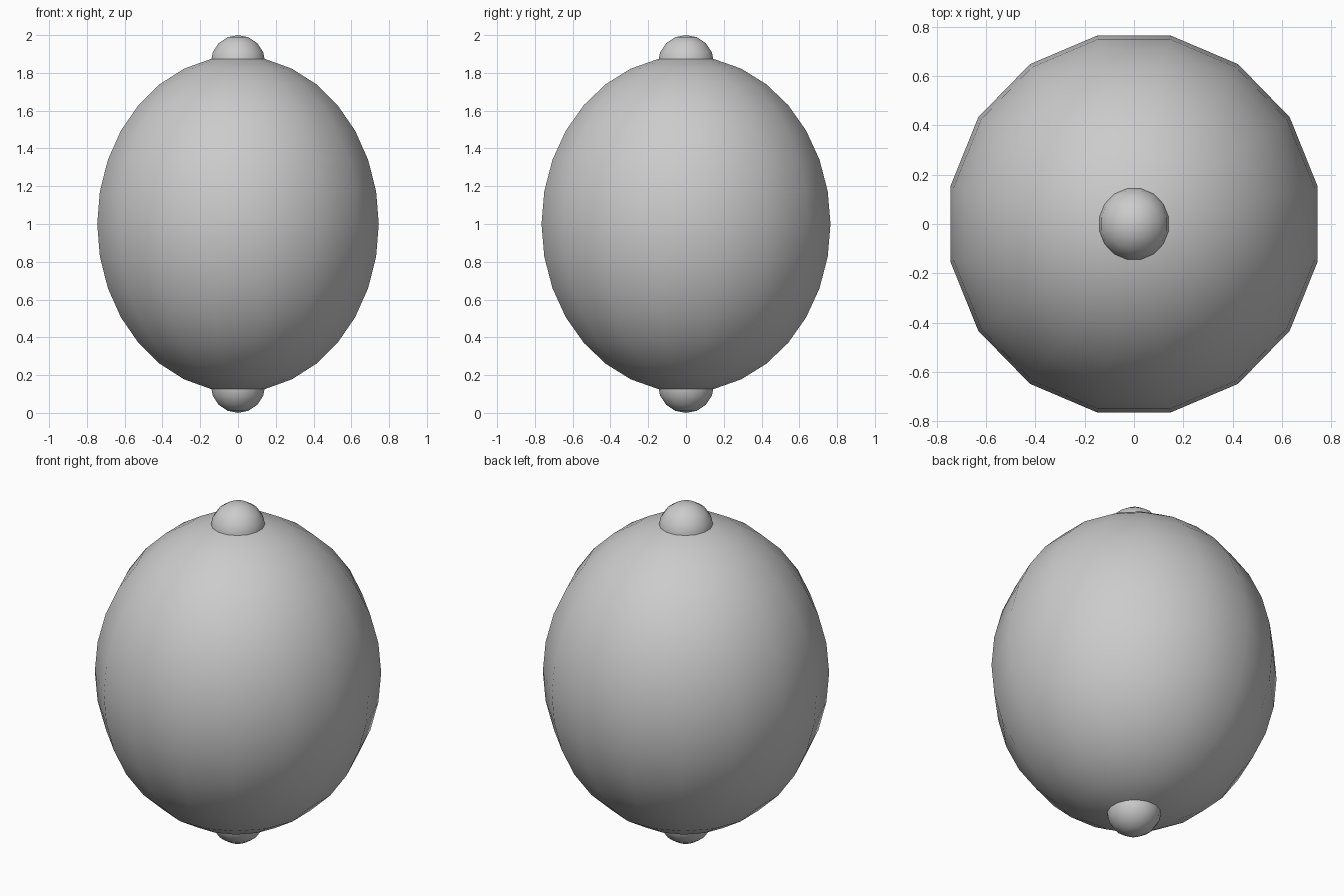
import bpy, bmesh, math
from mathutils import Matrix

if "Cube" in bpy.data.objects:
    bpy.data.objects.remove(bpy.data.objects["Cube"])


def ellipsoid(name, z, rx, ry, rz, rings):
    # 16-sided smooth sphere, turned half a step so flats face the axes
    bm = bmesh.new()
    m = (Matrix.Translation((0, 0, z)) @ Matrix.Diagonal((rx, ry, rz, 1))
         @ Matrix.Rotation(math.pi / 16, 4, 'Z'))
    bmesh.ops.create_uvsphere(bm, u_segments=16, v_segments=rings, radius=1, matrix=m)
    for f in bm.faces:
        f.smooth = True
    mesh = bpy.data.meshes.new(name)
    bm.to_mesh(mesh)
    bm.free()
    obj = bpy.data.objects.new(name, mesh)
    bpy.context.collection.objects.link(obj)
    return obj


# Fruit body
ellipsoid("fruit_body", 1.0, 0.76, 0.78, 0.89, 16)

# Round nubs at both ends
for name, side in (("top_nub", 1), ("bottom_nub", -1)):
    ellipsoid(name, 1 + side * 0.854, 0.147, 0.151, 0.146, 8)
